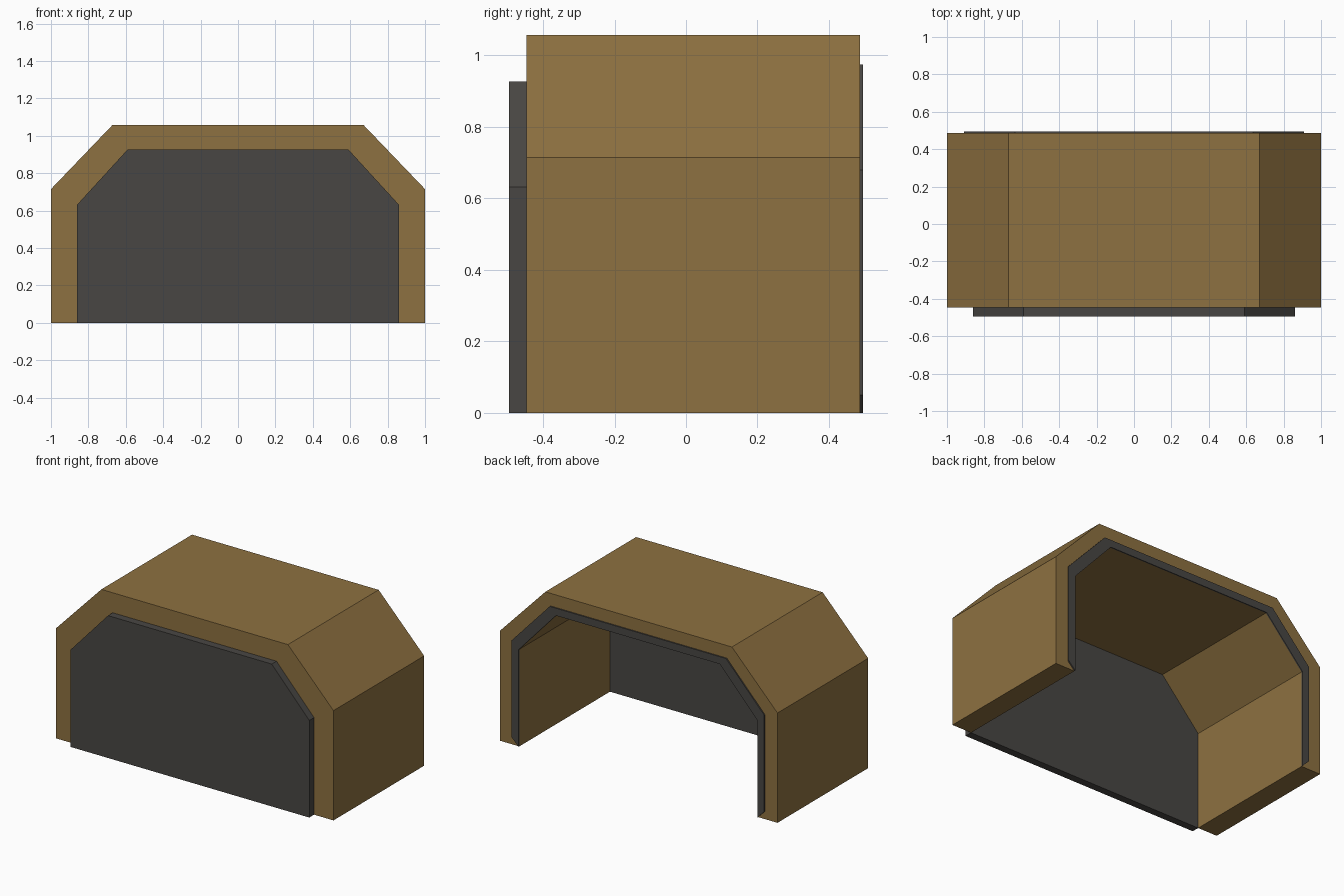
import bpy, bmesh

if "Cube" in bpy.data.objects:
    bpy.data.objects.remove(bpy.data.objects["Cube"])


def material(name, color):
    m = bpy.data.materials.new(name)
    m.diffuse_color = color
    m.use_nodes = True
    m.node_tree.nodes["Principled BSDF"].inputs["Base Color"].default_value = m.diffuse_color
    return m


def arch(x, z_bottom, z_side, x_top, z_top):
    """Chamfered arch outline as (x, z) points, mirrored about x = 0."""
    half = [(x, z_bottom), (x, z_side), (x_top, z_top)]
    return half + [(-px, pz) for px, pz in reversed(half)]


def solid(name, outline, y0, y1, mat, hole=None):
    """Extrude an outline along y; with a hole, make an open-bottomed band."""
    bm = bmesh.new()
    if hole:
        quads = [(outline[i], outline[i + 1], hole[i + 1], hole[i])
                 for i in range(len(outline) - 1)]
    else:
        quads = [outline]
    verts = {}
    for q in quads:
        for p in q:
            if p not in verts:
                verts[p] = bm.verts.new((p[0], y0, p[1]))
        bm.faces.new([verts[p] for p in q])
    ext = bmesh.ops.extrude_face_region(bm, geom=bm.faces[:], use_keep_orig=True)
    moved = [v for v in ext["geom"] if isinstance(v, bmesh.types.BMVert)]
    bmesh.ops.translate(bm, verts=moved, vec=(0, y1 - y0, 0))
    bmesh.ops.recalc_face_normals(bm, faces=bm.faces[:])
    mesh = bpy.data.meshes.new(name)
    bm.to_mesh(mesh)
    bm.free()
    mesh.materials.append(mat)
    bpy.context.collection.objects.link(bpy.data.objects.new(name, mesh))


brown = material("brown", (0.27, 0.165, 0.052, 1))
dark = material("dark", (0.066, 0.062, 0.057, 1))

outer = arch(1.0, 0.0, 0.715, 0.672, 1.057)
opening = arch(0.86, 0.0, 0.632, 0.59, 0.927)
trim = arch(0.91, 0.05, 0.68, 0.635, 0.975)

# Thick arched shell, open at the back and bottom
solid("shell", outer, -0.446, 0.487, brown, opening)
# Plate closing the front
solid("front_plate", opening, -0.495, -0.446, dark)
# Thin trim around the rear opening
solid("rear_trim", trim, 0.487, 0.495, dark, opening)
